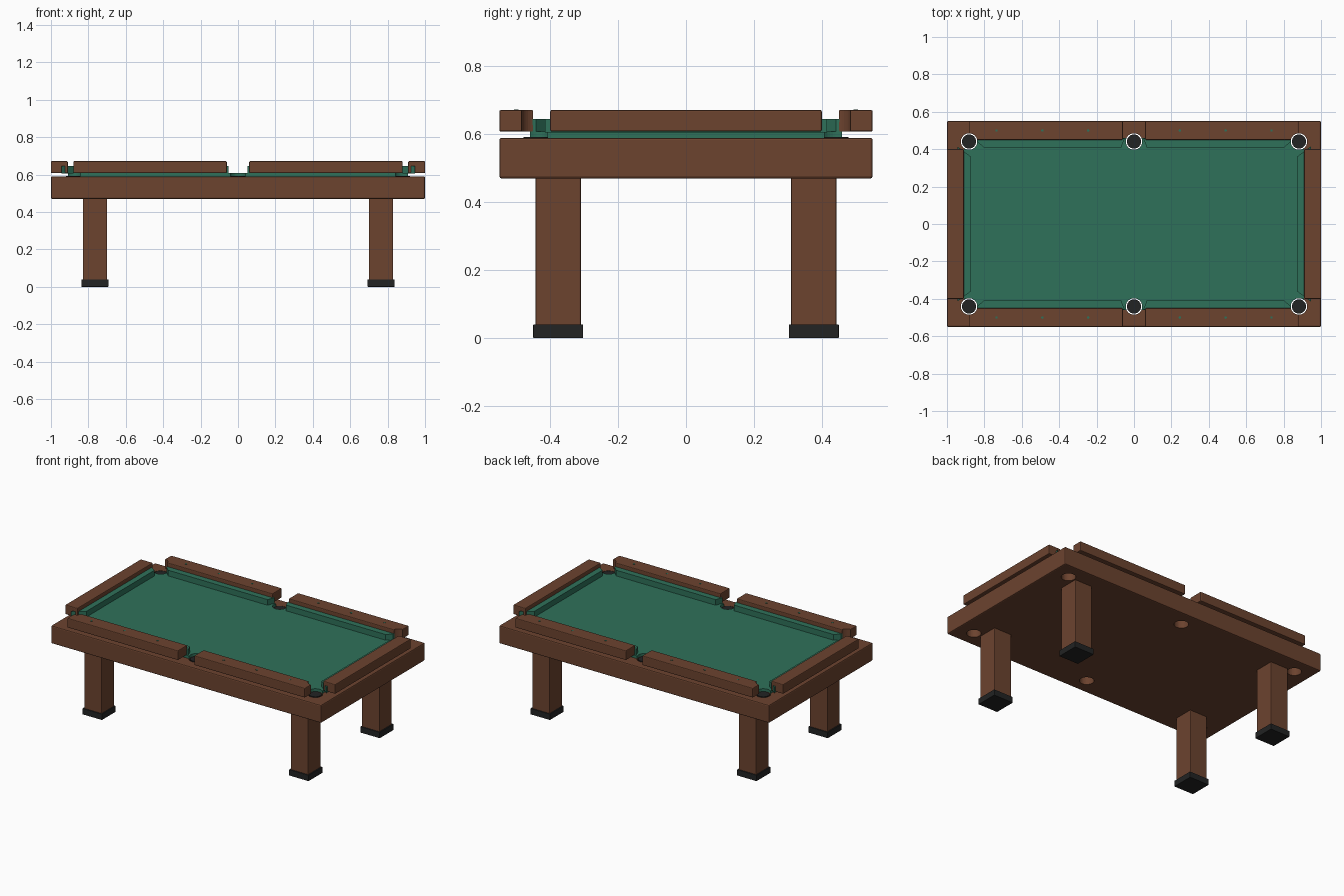
import bpy, bmesh
from mathutils import Matrix, Vector

old = bpy.data.objects.get("Cube")
if old:
    bpy.data.objects.remove(old, do_unlink=True)


def material(name, rgb):
    m = bpy.data.materials.new(name)
    m.use_nodes = True
    m.diffuse_color = (*rgb, 1)
    bsdf = next(n for n in m.node_tree.nodes if n.type == 'BSDF_PRINCIPLED')
    bsdf.inputs["Base Color"].default_value = (*rgb, 1)
    bsdf.inputs["Roughness"].default_value = 0.7
    return m


wood = material("brown wood", (0.15, 0.056, 0.028))
cloth = material("green cloth", (0.028, 0.165, 0.102))
black = material("black rubber", (0.016, 0.017, 0.017))


def finish(name, bm, mat):
    bmesh.ops.recalc_face_normals(bm, faces=bm.faces)
    mesh = bpy.data.meshes.new(name)
    bm.to_mesh(mesh)
    bm.free()
    mesh.materials.append(mat)
    obj = bpy.data.objects.new(name, mesh)
    bpy.context.collection.objects.link(obj)
    return obj


def box(name, lo, hi, mat, bevel=0.0):
    lo, hi = Vector(lo), Vector(hi)
    bm = bmesh.new()
    place = Matrix.Translation((lo + hi) / 2) @ Matrix.Diagonal((*(hi - lo), 1))
    bmesh.ops.create_cube(bm, size=1, matrix=place)
    if bevel:
        bmesh.ops.bevel(bm, geom=bm.edges[:], offset=bevel, segments=2,
                        profile=0.5, affect='EDGES')
    return finish(name, bm, mat)


def prism(name, outline, z0, z1, mat):
    bm = bmesh.new()
    base = bm.faces.new([bm.verts.new((x, y, z0)) for x, y in outline])
    top = bmesh.ops.extrude_face_region(bm, geom=[base])["geom"]
    moved = [v for v in top if isinstance(v, bmesh.types.BMVert)]
    bmesh.ops.translate(bm, verts=moved, vec=(0, 0, z1 - z0))
    return finish(name, bm, mat)


def cylinders(name, centres, radius, z0, z1, mat, sides=32):
    bm = bmesh.new()
    for x, y in centres:
        bmesh.ops.create_cone(bm, cap_ends=True, segments=sides,
                              radius1=radius, radius2=radius, depth=z1 - z0,
                              matrix=Matrix.Translation((x, y, (z0 + z1) / 2)))
    return finish(name, bm, mat)


def span(a, b, s):
    return sorted((a * s, b * s))


# Body and playing bed
cut_parts = [
    box("table_body", (-1, -0.55, 0.47), (1, 0.55, 0.59), wood, 0.007),
    box("playing_bed", (-0.91, -0.46, 0.585), (0.91, 0.46, 0.608), cloth),
]

for sx in (-1, 1):
    side = "left" if sx > 0 else "right"
    # End rail and its cushion
    x0, x1 = span(0.91, 1, sx)
    cut_parts.append(box(f"{side}_end_rail", (x0, -0.4, 0.608),
                         (x1, 0.4, 0.672), wood, 0.005))
    cut_parts.append(prism(f"{side}_end_cushion", [
        (sx * 0.872, -0.36), (sx * 0.872, 0.36),
        (sx * 0.945, 0.415), (sx * 0.945, -0.415)], 0.606, 0.646, cloth))

    for sy in (-1, 1):
        tag = f"{'back' if sy > 0 else 'front'}_{side}"
        # Long rail and its cushion
        x0, x1 = span(0.06, 0.88, sx)
        y0, y1 = span(0.45, 0.55, sy)
        cut_parts.append(box(f"{tag}_rail", (x0, y0, 0.608),
                             (x1, y1, 0.672), wood, 0.005))
        cut_parts.append(prism(f"{tag}_cushion", [
            (sx * 0.068, sy * 0.41), (sx * 0.805, sy * 0.41),
            (sx * 0.855, sy * 0.458), (sx * 0.05, sy * 0.458)],
            0.606, 0.646, cloth))
        # Sight markers
        cylinders(f"{tag}_sights", [(sx * x, sy * 0.5) for x in (0.245, 0.49, 0.735)],
                  0.007, 0.668, 0.674, cloth, 8)
        # Leg and foot
        x0, x1 = span(0.70, 0.83, sx)
        y0, y1 = span(0.31, 0.443, sy)
        box(f"{tag}_leg", (x0, y0, 0.01), (x1, y1, 0.475), wood, 0.004)
        x0, x1 = span(0.693, 0.838, sx)
        y0, y1 = span(0.303, 0.45, sy)
        box(f"{tag}_foot", (x0, y0, 0), (x1, y1, 0.04), black, 0.002)

# Pocket holes cut through body, bed, rails and cushions
pockets = [(x, y) for x in (-0.882, 0, 0.882) for y in (-0.441, 0.441)]
cutter = cylinders("pocket_cutter", pockets, 0.044, 0.4, 0.8, wood)
cutter.hide_render = True
for part in cut_parts:
    mod = part.modifiers.new("pockets", 'BOOLEAN')
    mod.operation = 'DIFFERENCE'
    mod.solver = 'EXACT'
    mod.object = cutter
graph = bpy.context.evaluated_depsgraph_get()
graph.update()
baked = [bpy.data.meshes.new_from_object(p.evaluated_get(graph)) for p in cut_parts]
for part, mesh in zip(cut_parts, baked):
    part.modifiers.clear()
    part.data = mesh
bpy.data.objects.remove(cutter, do_unlink=True)

# Pocket plugs
cylinders("pocket_cups", pockets, 0.038, 0.55, 0.592, black)
